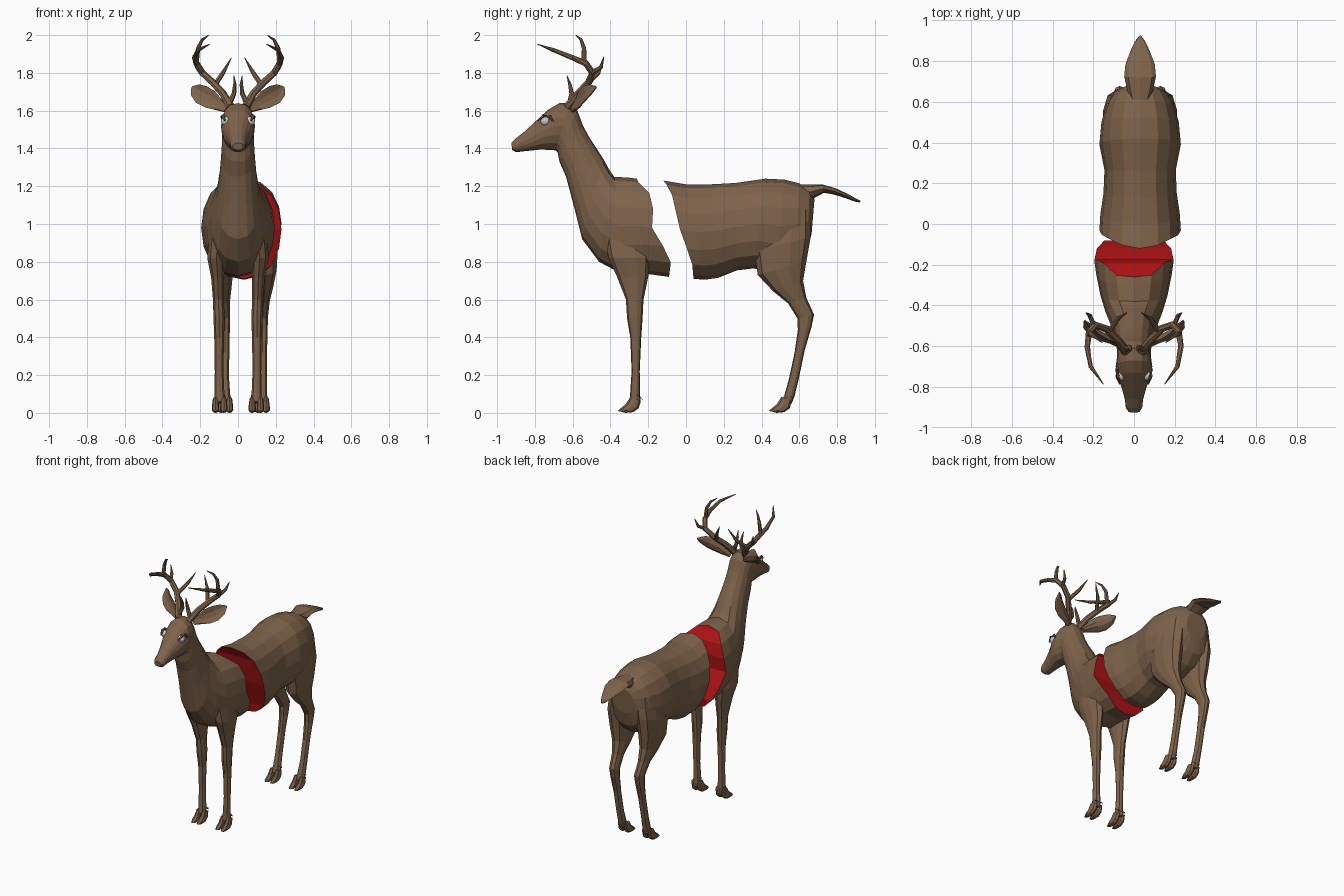
import bpy, bmesh, math
from mathutils import Vector as V

REAR_X = 0.03  # the rear half stands slightly to one side


def material(name, col):
    m = bpy.data.materials.new(name)
    m.diffuse_color = (*col, 1)
    return m


FUR = material("fur", (0.21, 0.125, 0.07))
RED = material("red_cut", (0.42, 0.006, 0.008))
WHITE = material("eye_white", (0.6, 0.62, 0.65))


def make(name, bm, mat):
    me = bpy.data.meshes.new(name)
    bm.to_mesh(me)
    bm.free()
    me.materials.append(mat)
    ob = bpy.data.objects.new(name, me)
    bpy.context.collection.objects.link(ob)
    return ob


def loft(name, rings, mat=FUR, open_start=False):
    bm = bmesh.new()
    vs = [[bm.verts.new(p) for p in r] for r in rings]
    n = len(rings[0])
    for a, b in zip(vs, vs[1:]):
        for i in range(n):
            j = (i + 1) % n
            bm.faces.new((a[i], a[j], b[j], b[i]))
    bm.faces.new(vs[-1])
    start = bm.faces.new(vs[0])
    bmesh.ops.recalc_face_normals(bm, faces=bm.faces)
    if open_start:
        bmesh.ops.delete(bm, geom=[start], context='FACES_ONLY')
    return make(name, bm, mat)


def ring(s, n, x=0.0, power=0.85):
    """Cross-section between two side-view points, with half width s[4]."""
    a, b = V((0, s[0], s[1])), V((0, s[2], s[3]))
    c, h = (a + b) / 2, (a - b) / 2
    out = []
    for i in range(n):
        t = math.tau * i / n
        k = math.sin(t)
        w = math.copysign(abs(k) ** power, k) * s[4]
        out.append(c + h * math.cos(t) + V((x + w, 0, 0)))
    return out


def tube(name, pts, n=6, cup=0.0):
    """Tube through points (x, y, z, half width, half depth)."""
    P = [V(p[:3]) for p in pts]
    rings = []
    for k, p in enumerate(pts):
        d = (P[min(k + 1, len(P) - 1)] - P[max(k - 1, 0)]).normalized()
        u = d.cross(V((0, -1, 0.01))).normalized()
        f = u.cross(d).normalized()
        if f.y > 0:
            f = -f
        r = []
        for i in range(n):
            c, s = math.cos(math.tau * i / n), math.sin(math.tau * i / n)
            r.append(P[k] + u * c * p[3] + f * (s * p[4] + cup * p[3] * c * c))
        rings.append(r)
    return loft(name, rings)


def follow(r, curve):
    """Move a ring's y so that it follows a cut line (z, y)."""
    for p in r:
        for (z0, y0), (z1, y1) in zip(curve, curve[1:]):
            if z1 - 1e-4 <= p.z <= z0 + 1e-4:
                p.y = y0 + (y1 - y0) * (z0 - p.z) / (z0 - z1)
                break
    return r


def cut_face(name, r, facing):
    bm = bmesh.new()
    vs = [bm.verts.new(p) for p in r]
    n = len(vs)
    for i in range(n // 2):
        idx = list(dict.fromkeys((i, i + 1, n - i - 1, (n - i) % n)))
        bm.faces.new([vs[k] for k in idx])
    bm.normal_update()
    if sum(f.normal.y for f in bm.faces) * facing < 0:
        bmesh.ops.reverse_faces(bm, faces=bm.faces)
    make(name, bm, RED)


# Front half: ribs, chest, neck and head in one skin
front = [(-.26, 1.24, -.09, .72, .195), (-.30, 1.245, -.20, .735, .185),
         (-.38, 1.25, -.32, .725, .165), (-.405, 1.285, -.46, .80, .14),
         (-.435, 1.34, -.55, .92, .115), (-.47, 1.395, -.59, 1.08, .10),
         (-.51, 1.455, -.635, 1.25, .09), (-.545, 1.52, -.67, 1.33, .085),
         (-.575, 1.60, -.68, 1.38, .083), (-.61, 1.64, -.69, 1.39, .083),
         (-.67, 1.64, -.73, 1.392, .09), (-.73, 1.605, -.765, 1.395, .083),
         (-.80, 1.54, -.81, 1.39, .06), (-.86, 1.485, -.86, 1.385, .045),
         (-.905, 1.45, -.90, 1.38, .04), (-.925, 1.43, -.92, 1.392, .027)]
rings = [ring(s, 16) for s in front]
follow(rings[0], [(1.24, -.26), (1.19, -.24), (1.15, -.17), (.98, -.18),
                  (.83, -.09), (.80, -.08), (.72, -.09)])
loft("front_body_neck_head", rings, open_start=True)
cut_face("front_cut_face", rings[0], 1)

# Rear half: barrel and rump
rear = [(-.12, 1.23, .04, .71, .2), (0, 1.21, .10, .705, .195),
        (.13, 1.21, .17, .715, .18), (.26, 1.217, .27, .755, .175),
        (.42, 1.24, .36, .765, .2), (.52, 1.235, .48, .74, .19),
        (.60, 1.215, .58, .78, .165), (.655, 1.18, .64, .85, .13),
        (.68, 1.13, .665, .95, .08)]
rings = [ring(s, 16, REAR_X) for s in rear]
follow(rings[0], [(1.23, -.12), (1.18, -.08), (.92, -.02), (.82, .03), (.71, .04)])
loft("rear_body", rings, open_start=True)
cut_face("rear_cut_face", rings[0], -1)

# Tail
tail = [(.58, 1.21, .60, 1.14, .04), (.66, 1.21, .665, 1.13, .065),
        (.72, 1.21, .73, 1.165, .078), (.79, 1.19, .78, 1.157, .072),
        (.86, 1.158, .85, 1.135, .045), (.90, 1.135, .895, 1.118, .025),
        (.925, 1.122, .92, 1.114, .006)]
loft("tail", [ring(s, 8, REAR_X) for s in tail])

# Legs: front point, back point, half width, x offset
front_leg = [(-.44, .98, -.20, .98, .05, .10), (-.41, .82, -.19, .82, .05, .115),
             (-.365, .72, -.20, .72, .036, .108), (-.318, .60, -.225, .60, .03, .104),
             (-.312, .50, -.23, .50, .031, .10), (-.295, .40, -.237, .40, .027, .10),
             (-.288, .22, -.245, .22, .024, .10), (-.295, .11, -.243, .10, .027, .098),
             (-.30, .06, -.24, .05, .03, .097)]
hind_leg = [(.36, 1.05, .66, 1.08, .06, .10), (.36, .86, .66, .93, .07, .115),
            (.38, .73, .637, .80, .062, .115), (.46, .645, .62, .70, .048, .11),
            (.54, .58, .637, .61, .034, .105), (.59, .50, .678, .52, .03, .10),
            (.592, .44, .663, .45, .028, .10), (.575, .32, .628, .33, .025, .10),
            (.545, .18, .597, .18, .024, .10), (.52, .09, .575, .09, .028, .098),
            (.50, .06, .56, .05, .03, .097)]
toe = [(-.295, .085, -.24, .065, .014), (-.32, .045, -.25, .025, .019),
       (-.345, .025, -.28, .004, .02), (-.362, .01, -.32, 0, .012)]
dewclaw = [(-.265, .10, -.25, .085, .012), (-.25, .095, -.235, .08, .012),
           (-.235, .075, -.228, .068, .005)]
for kind, secs, cx, dy in (("front", front_leg, 0, 0), ("hind", hind_leg, REAR_X, .80)):
    for side, sx in (("left", 1), ("right", -1)):
        tag = f"{kind}_{side}"
        loft(tag + "_leg", [ring(s, 10, cx + sx * s[5]) for s in secs])
        for k in (-1, 1):
            for part, prof, off in (("hoof", toe, .022), ("dewclaw", dewclaw, .016)):
                loft(f"{tag}_{part}", [ring((s[0] + dy, s[1], s[2] + dy, s[3], s[4]), 8,
                                            cx + sx * .097 + k * off) for s in prof])

# Ears, antlers and eyes, mirrored
ear = [(.06, -.595, 1.605, .018, .016), (.10, -.57, 1.63, .034, .014),
       (.14, -.55, 1.655, .05, .01), (.185, -.525, 1.68, .052, .008),
       (.22, -.495, 1.705, .036, .006), (.242, -.475, 1.725, .006, .004)]
antler = {
    "beam": [(.04, -.625, 1.62, .024), (.08, -.57, 1.69, .02), (.135, -.515, 1.75, .019),
             (.19, -.495, 1.80, .018), (.22, -.53, 1.85, .017), (.23, -.60, 1.88, .014),
             (.213, -.70, 1.92, .011), (.15, -.787, 1.952, .002)],
    "inner_tine": [(.12, -.525, 1.74, .014), (.08, -.465, 1.80, .012), (.035, -.435, 1.88, .002)],
    "outer_tine": [(.195, -.50, 1.80, .013), (.217, -.45, 1.83, .011), (.236, -.435, 1.885, .002)],
    "tall_tine": [(.222, -.54, 1.85, .014), (.212, -.54, 1.93, .012),
                  (.19, -.555, 1.975, .008), (.155, -.583, 2.0, .002)],
    "brow_tine": [(.045, -.615, 1.64, .015), (.022, -.605, 1.69, .013),
                  (.017, -.615, 1.74, .009), (.022, -.63, 1.785, .002)]}
for side, sx in (("left", 1), ("right", -1)):
    tube(side + "_ear", [(sx * p[0], *p[1:]) for p in ear], 10, cup=.45)
    for part, pts in antler.items():
        tube(f"{side}_antler_{part}", [(sx * x, y, z, r, r) for x, y, z, r in pts], 7)
    bm = bmesh.new()
    bmesh.ops.create_uvsphere(bm, u_segments=14, v_segments=8, radius=.025)
    bmesh.ops.translate(bm, verts=bm.verts, vec=(sx * .066, -.745, 1.545))
    make(side + "_eye", bm, WHITE)
    # Brow ridge over the eye
    tube(side + "_brow", [(sx * .07, -.785, 1.548, .004, .004), (sx * .079, -.755, 1.572, .01, .01),
                          (sx * .083, -.72, 1.568, .01, .01), (sx * .084, -.70, 1.54, .004, .004)])
